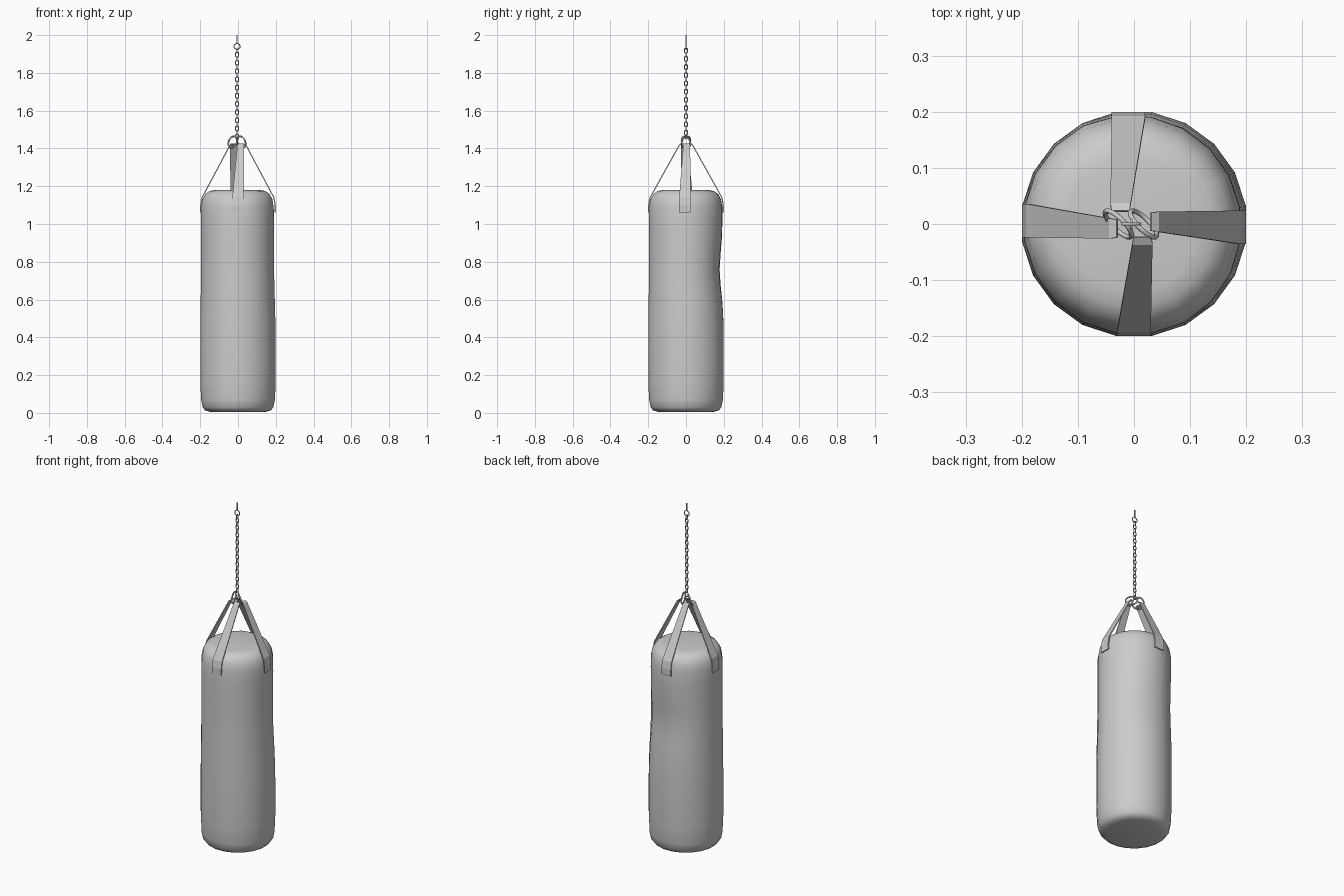
import bpy, bmesh, math
from mathutils import Vector, Matrix

if "Cube" in bpy.data.objects:
    bpy.data.objects.remove(bpy.data.objects["Cube"])

SIDES = 20


def make_object(name, bm, smooth=None):
    bmesh.ops.recalc_face_normals(bm, faces=bm.faces)
    mesh = bpy.data.meshes.new(name)
    bm.to_mesh(mesh)
    bm.free()
    ob = bpy.data.objects.new(name, mesh)
    bpy.context.collection.objects.link(ob)
    if smooth:
        bpy.ops.object.select_all(action='DESELECT')
        bpy.context.view_layer.objects.active = ob
        ob.select_set(True)
        bpy.ops.object.shade_smooth_by_angle(angle=math.radians(smooth))
    return ob


def sweep_ring(name, radius, stretch, thick, matrix, major=14, minor=6):
    """Closed round link: a circle pulled apart by `stretch` along local z."""
    bm = bmesh.new()
    rows = []
    for i in range(major):
        a = math.tau * (i + 0.5) / major
        out = Vector((math.cos(a), 0, math.sin(a)))
        c = out * radius + Vector((0, 0, math.copysign(stretch, out.z)))
        row = []
        for j in range(minor):
            b = math.tau * j / minor
            p = c + out * thick * math.cos(b) + Vector((0, thick * math.sin(b), 0))
            row.append(bm.verts.new(matrix @ p))
        rows.append(row)
    for i in range(major):
        p, q = rows[i], rows[(i + 1) % major]
        for j in range(minor):
            k = (j + 1) % minor
            bm.faces.new((p[j], p[k], q[k], q[j]))
    return make_object(name, bm, 60)


# Bag body: lathed profile with a punched-in dent on the back
def bag_point(r, z, a):
    da = math.atan2(math.sin(a - 1.45), math.cos(a - 1.45))
    r -= 0.018 * math.exp(-(da / 0.75) ** 2 - ((z - 0.75) / 0.14) ** 2)
    upper = min(1, max(0, (z - 0.4) / 0.4))
    r -= 0.007 * upper * max(0, math.cos(a - 0.5))
    return (r * math.cos(a), r * math.sin(a), z)


profile = [(0.145, 0.005), (0.175, 0.012), (0.19, 0.03), (0.198, 0.07), (0.202, 0.17),
           (0.202, 0.3), (0.202, 0.42), (0.201, 0.52), (0.2, 0.6), (0.199, 0.68),
           (0.198, 0.76), (0.198, 0.84), (0.198, 0.93), (0.198, 1.02), (0.197, 1.09),
           (0.190, 1.13), (0.174, 1.16), (0.15, 1.175), (0.12, 1.18)]
bm = bmesh.new()
rings = [[bm.verts.new(bag_point(r, z, math.tau * (i + 0.5) / SIDES)) for i in range(SIDES)]
         for r, z in profile]
for lo, hi in zip(rings, rings[1:]):
    for i in range(SIDES):
        k = (i + 1) % SIDES
        bm.faces.new((lo[i], lo[k], hi[k], hi[i]))
bm.faces.new(rings[0][::-1])
bm.faces.new(rings[-1])
make_object("bag_body", bm, 60)


# Straps: stitched to the bag side, then running up to the rings
def strap(name, angle, offset, end):
    out = Vector((math.cos(angle), math.sin(angle), 0))
    side = Vector((-out.y, out.x, 0))
    bm = bmesh.new()
    path = [(out * r + side * offset + Vector((0, 0, z)), 0.03)
            for r, z in ((0.197, 1.06), (0.197, 1.10), (0.190, 1.14))]
    path.append((Vector(end), 0.018))
    # Small loop end tucked around the ring
    path.append((Vector(end) - out * 0.012 + Vector((0, 0, 0.006)), 0.016))
    rows = [(bm.verts.new(c - side * w), bm.verts.new(c + side * w)) for c, w in path]
    for p, q in zip(rows, rows[1:]):
        bm.faces.new((p[0], p[1], q[1], q[0]))
    ob = make_object(name, bm)
    m = ob.modifiers.new("thickness", 'SOLIDIFY')
    m.thickness = 0.006
    m.offset = 0


strap("strap_right", 0, -0.006, (0.042, 0.004, 1.418))
strap("strap_back", math.pi / 2, 0.010, (-0.024, 0.035, 1.418))
strap("strap_left", math.pi, -0.006, (-0.042, -0.008, 1.418))
strap("strap_front", -math.pi / 2, 0, (0.015, -0.035, 1.418))

# Two leaning strap rings
for name, x, lean in (("strap_ring_left", -0.028, -1), ("strap_ring_right", 0.017, 1)):
    m = (Matrix.Translation((x, 0, 1.434)) @ Matrix.Rotation(-math.pi / 4, 4, 'Z')
         @ Matrix.Rotation(math.radians(18) * lean, 4, 'X'))
    sweep_ring(name, 0.032, 0, 0.0045, m, 16, 8)

# Chain: links alternate by a quarter turn
N = 22
for i in range(N):
    z = 1.462 + (1.918 - 1.462) * i / (N - 1)
    m = Matrix.Translation((-0.005, 0, z)) @ Matrix.Rotation(math.pi / 2 * (i % 2), 4, 'Z')
    sweep_ring(f"chain_link_{i + 1}", 0.0085, 0.005, 0.0025, m, 10, 6)

# Top eye and its hanging rod
sweep_ring("top_eye", 0.016, 0, 0.0028, Matrix.Translation((-0.005, 0, 1.94)), 14, 6)
bm = bmesh.new()
bmesh.ops.create_cone(bm, cap_ends=True, segments=8, radius1=0.003, radius2=0.003, depth=0.045,
                      matrix=Matrix.Translation((-0.005, 0, 1.9775)))
make_object("hanging_rod", bm, 40)
